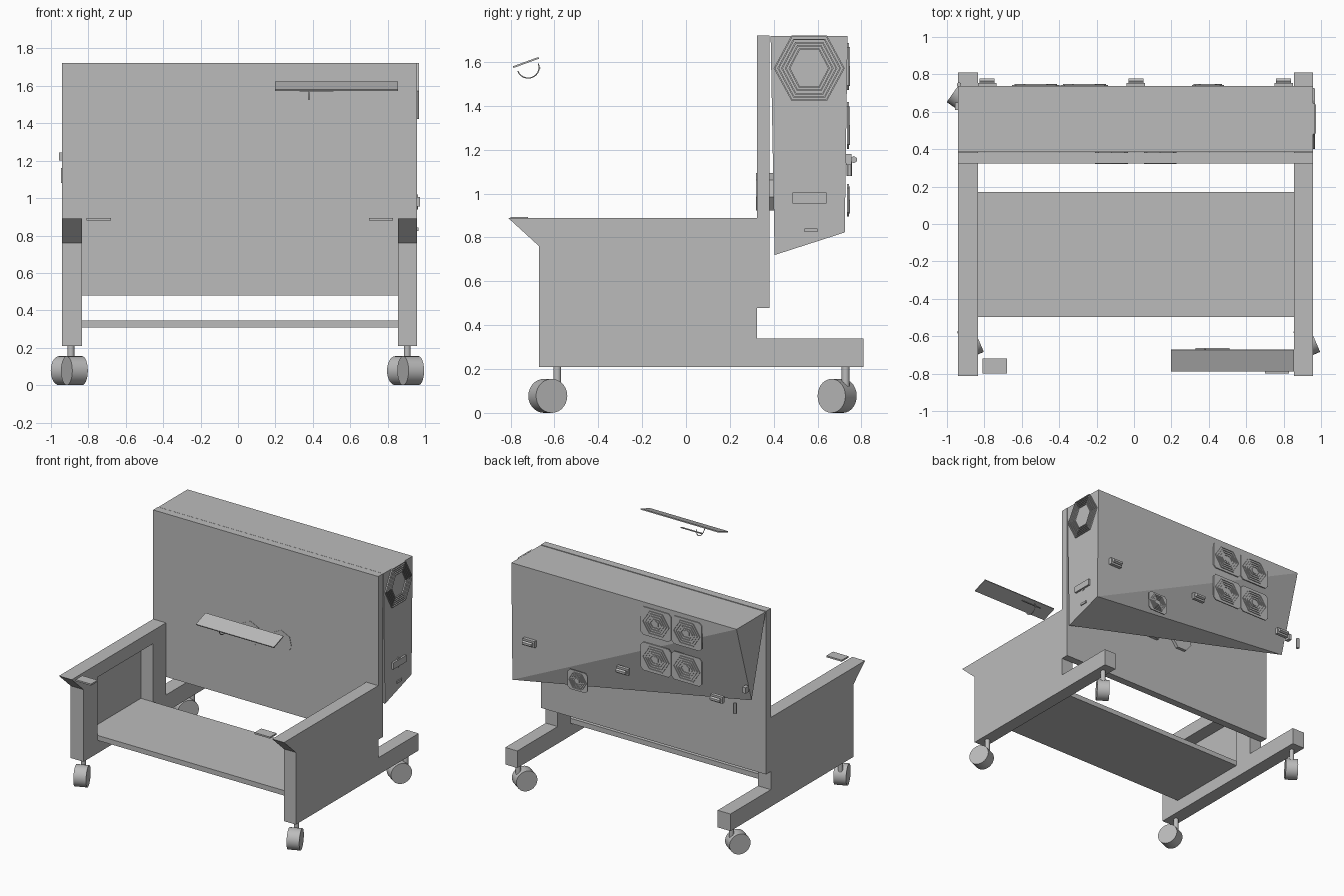
import bpy, bmesh, math
from mathutils import Matrix, Vector

cube = bpy.data.objects.get("Cube")
if cube:
    bpy.data.objects.remove(cube, do_unlink=True)

grey = bpy.data.materials.new("plain_grey")
grey.use_nodes = True
COLOUR = (0.5, 0.5, 0.5, 1)
grey.diffuse_color = COLOUR
grey.node_tree.nodes["Principled BSDF"].inputs["Base Color"].default_value = COLOUR


def finish(name, bm, matrix=None):
    bmesh.ops.recalc_face_normals(bm, faces=bm.faces)
    mesh = bpy.data.meshes.new(name)
    bm.to_mesh(mesh)
    bm.free()
    mesh.materials.append(grey)
    ob = bpy.data.objects.new(name, mesh)
    bpy.context.collection.objects.link(ob)
    if matrix:
        ob.matrix_world = matrix
    return ob


def box(name, x, y, z, tilt=0):
    """Box from three (low, high) ranges, optionally tilted about x."""
    bm = bmesh.new()
    size = [r[1] - r[0] for r in (x, y, z)]
    mid = [(r[0] + r[1]) / 2 for r in (x, y, z)]
    bmesh.ops.create_cube(bm, size=1)
    bmesh.ops.scale(bm, vec=size, verts=bm.verts)
    return finish(name, bm, Matrix.Translation(mid) @ Matrix.Rotation(tilt, 4, 'X'))


def cylinder(name, mid, axis, radius, length, sides, smooth=False):
    bm = bmesh.new()
    bmesh.ops.create_cone(bm, cap_ends=True, segments=sides, radius1=radius,
                          radius2=radius, depth=length)
    turn = Vector(axis).to_track_quat('Z', 'Y').to_matrix().to_4x4()
    ob = finish(name, bm, Matrix.Translation(mid) @ turn)
    if smooth:
        bpy.ops.object.select_all(action='DESELECT')
        ob.select_set(True)
        bpy.context.view_layer.objects.active = ob
        bpy.ops.object.shade_smooth_by_angle(angle=math.radians(40))
    return ob


def loop(bm, rx, ry, z, sides):
    return [bm.verts.new((rx * math.cos(i * math.tau / sides),
                          ry * math.sin(i * math.tau / sides), z)) for i in range(sides)]


def add_ring(bm, rx, ry, width, depth, sides=6):
    """Flat-topped ring standing on the local z = 0 plane."""
    rings = [loop(bm, rx, ry, 0, sides), loop(bm, rx, ry, depth, sides),
             loop(bm, rx - width, ry - width, depth, sides),
             loop(bm, rx - width, ry - width, 0, sides)]
    for a, b in zip(rings, rings[1:]):
        for i in range(sides):
            j = (i + 1) % sides
            bm.faces.new((a[i], a[j], b[j], b[i]))


# Local grille planes: outwards is +y for the back, +x for the side
BACK = Matrix(((-1, 0, 0), (0, 0, 1), (0, 1, 0))).to_4x4()
SIDE = Matrix(((0, 0, 1), (1, 0, 0), (0, 1, 0))).to_4x4()


def grille(name, mid, plane, rx, ry, count, step):
    bm = bmesh.new()
    for i in range(count):
        add_ring(bm, rx - i * step, ry - i * step, step * 0.45, 0.01)
    return finish(name, bm, Matrix.Translation(mid) @ plane)


def fan(name, x, z, w, h):
    """Thin plate with clipped corners carrying a hexagonal grille and hub."""
    bm = bmesh.new()
    c = 0.02
    outline = [(w - c, -h), (w, c - h), (w, h - c), (w - c, h),
               (c - w, h), (-w, h - c), (-w, c - h), (c - w, -h)]
    face = bm.faces.new([bm.verts.new((u, v, 0)) for u, v in outline])
    top = bmesh.ops.extrude_face_region(bm, geom=[face])["geom"]
    bmesh.ops.translate(bm, vec=(0, 0, 0.008),
                        verts=[g for g in top if isinstance(g, bmesh.types.BMVert)])
    finish(name + "_plate", bm, Matrix.Translation((x, 0.735, z)) @ BACK)
    grille(name + "_grille", (x, 0.739, z), BACK, w * 0.9, h * 0.95, 4, w * 0.16)
    cylinder(name + "_hub", (x, 0.743, z), (0, 1, 0), h * 0.25, 0.01, 6)


# Side panels, hollowed from the inside to a thin outer skin
PROFILE = [(-0.67, 0.21), (0.81, 0.21), (0.81, 0.34), (0.323, 0.34),
           (0.323, 0.89), (-0.812, 0.89), (-0.67, 0.76)]
for side, x0, x1, hollow in (("right", -0.942, -0.834, (-0.938, -0.8)),
                             ("left", 0.856, 0.957, (0.8, 0.953))):
    bm = bmesh.new()
    face = bm.faces.new([bm.verts.new((x0, y, z)) for y, z in PROFILE])
    far = bmesh.ops.extrude_face_region(bm, geom=[face])["geom"]
    bmesh.ops.translate(bm, vec=(x1 - x0, 0, 0),
                        verts=[g for g in far if isinstance(g, bmesh.types.BMVert)])
    panel = finish(side + "_side_panel", bm)
    cutter = box("recess_cutter", hollow, (-0.5, 0.17), (0.31, 0.79))
    cutter.hide_render = True
    cut = panel.modifiers.new("recess", 'BOOLEAN')
    cut.object = cutter
    cut.operation = 'DIFFERENCE'
    cut.solver = 'EXACT'
    bpy.context.view_layer.update()
    bpy.context.view_layer.objects.active = panel
    bpy.ops.object.modifier_apply(modifier=cut.name)
    bpy.data.objects.remove(cutter, do_unlink=True)

# Shelf and upright board
box("shelf", (-0.938, 0.953), (-0.498, 0.17), (0.307, 0.345))
box("upright_board", (-0.942, 0.957), (0.323, 0.381), (0.478, 1.722))

# Rear cabinet, its right lower edge pinched to one point
bm = bmesh.new()
LEFT, RIGHT = 0.957, -0.942
fl, bl, bbl, fbl = [bm.verts.new((LEFT, y, z)) for y, z in
                    ((0.386, 1.72), (0.737, 1.72), (0.724, 0.823), (0.404, 0.72))]
fr, br, tip = [bm.verts.new((RIGHT, y, z)) for y, z in
               ((0.386, 1.72), (0.737, 1.72), (0.555, 1.11))]
for f in ((fl, bl, bbl, fbl), (fr, tip, br), (fl, fr, br, bl), (fbl, bbl, tip),
          (bl, br, bbl), (br, tip, bbl), (fl, fbl, fr), (fr, fbl, tip)):
    bm.faces.new(f)
finish("rear_cabinet", bm)

# Swivel casters: front pair and rear pair turned differently
for end, y, angle in (("front", -0.587, 23), ("rear", 0.728, -35)):
    axis = Vector((math.cos(math.radians(angle)), math.sin(math.radians(angle)), 0))
    trail = Vector((axis.y, -axis.x, 0)) * 0.047
    for side, x in (("right", -0.893), ("left", 0.905)):
        name = end + "_" + side
        hub = Vector((x, y, 0.0775)) + trail
        cylinder(name + "_wheel", hub, axis, 0.0775, 0.09, 28, True)
        cylinder(name + "_stem", (x, y, 0.15), (0, 0, 1), 0.018, 0.13, 16, True)

# Fans on the back
for i, x in enumerate((-0.525, -0.265)):
    for j, z in enumerate((1.58, 1.31)):
        fan("fan_%d%d" % (i, j), x, z, 0.127, 0.107)
fan("small_fan", 0.395, 0.97, 0.085, 0.075)

# Latches across the back
for i, x in enumerate((-0.785, 0.01, 0.80)):
    box("latch_base_%d" % i, (x - 0.05, x + 0.05), (0.73, 0.755), (1.13, 1.18))
    cylinder("latch_knob_%d" % i, (x, 0.765, 1.155), (1, 0, 0), 0.016, 0.08, 6)

# Left cabinet side: large vent, handle plate and slot
grille("side_vent", (0.957, 0.562, 1.572), SIDE, 0.162, 0.172, 5, 0.017)
cylinder("handle_plate", (0.958, 0.56, 0.98), (1, 0, 0), 0.04, 0.01, 6)
box("handle_bar", (0.955, 0.972), (0.485, 0.64), (0.955, 1.005))
box("side_slot", (0.955, 0.965), (0.54, 0.6), (0.825, 0.842))

# Right cabinet side: small socket and hanging plug
box("side_socket", (-0.957, -0.93), (0.61, 0.65), (1.2, 1.245))
cylinder("hanging_plug", (-0.935, 0.745, 1.12), (0, 0, 1), 0.013, 0.08, 6)

# Two round ports through the board
for i, x in enumerate((-0.12, 0.14)):
    cylinder("board_port_%d" % i, (x, 0.362, 1.005), (0, 1, 0), 0.09, 0.084, 7)

# Small plates beside the arm fronts
for side, x in (("right", -0.745), ("left", 0.765)):
    box(side + "_arm_plate", (x - 0.065, x + 0.065), (-0.8, -0.72), (0.881, 0.893))

# Raised tilted tray with its lip and hanging hook
box("tray", (0.197, 0.855), (-0.792, -0.668), (1.594, 1.602), math.radians(20))
box("tray_lip", (0.33, 0.51), (-0.673, -0.663), (1.57, 1.576))
curve = bpy.data.curves.new("tray_hook", 'CURVE')
curve.dimensions = '3D'
curve.bevel_depth = 0.003
curve.bevel_resolution = 1
curve.materials.append(grey)
hook = curve.splines.new('POLY')
hook.points.add(14)
for i, p in enumerate(hook.points):
    a = math.radians(200 + i * 13)
    p.co = (0.38, -0.72 + 0.05 * math.cos(a), 1.575 + 0.048 * math.sin(a), 1)
bpy.context.collection.objects.link(bpy.data.objects.new("tray_hook", curve))
